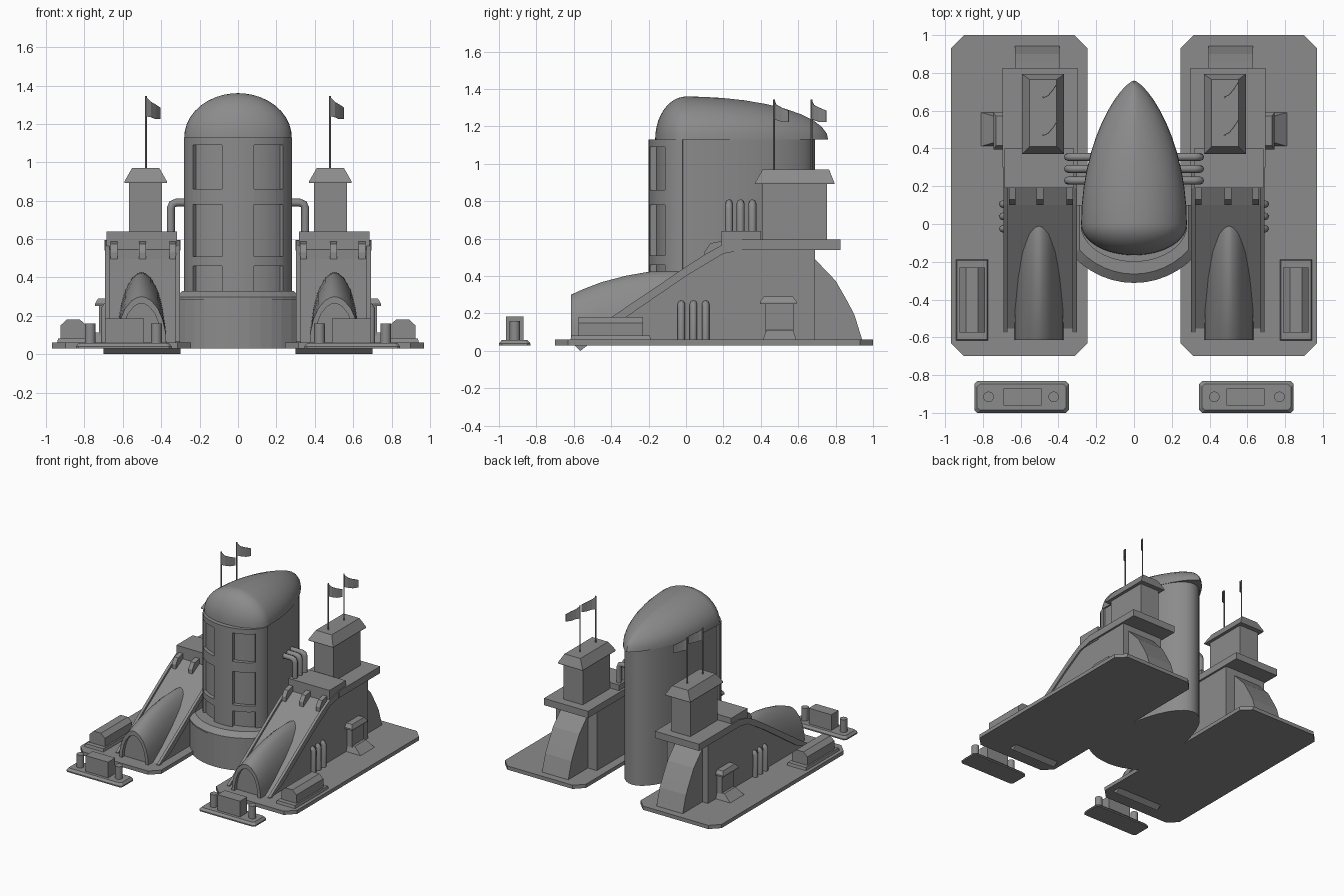
import bpy, bmesh, math
from mathutils import Vector

if "Cube" in bpy.data.objects:
    bpy.data.objects.remove(bpy.data.objects["Cube"], do_unlink=True)

stone = bpy.data.materials.new("stone grey")
stone.use_nodes = True
GREY = (0.26, 0.26, 0.26, 1)
stone.diffuse_color = GREY
stone.node_tree.nodes["Principled BSDF"].inputs["Base Color"].default_value = GREY


def finish(name, bm, smooth=False):
    bmesh.ops.recalc_face_normals(bm, faces=bm.faces)
    me = bpy.data.meshes.new(name)
    bm.to_mesh(me)
    bm.free()
    me.materials.append(stone)
    ob = bpy.data.objects.new(name, me)
    bpy.context.collection.objects.link(ob)
    if smooth:
        bpy.ops.object.select_all(action='DESELECT')
        bpy.context.view_layer.objects.active = ob
        ob.select_set(True)
        bpy.ops.object.shade_smooth_by_angle(angle=math.radians(35))
    return ob


def loft(name, rings, smooth=False):
    """Skin closed rings of points and cap both ends."""
    bm = bmesh.new()
    vs = [[bm.verts.new(p) for p in r] for r in rings]
    n = len(vs[0])
    for a, b in zip(vs, vs[1:]):
        for i in range(n):
            j = (i + 1) % n
            bm.faces.new((a[i], a[j], b[j], b[i]))
    bm.faces.new(vs[0])
    bm.faces.new(vs[-1])
    return finish(name, bm, smooth)


def rect(x0, x1, y0, y1, z, c=0.0):
    if not c:
        return [(x0, y0, z), (x1, y0, z), (x1, y1, z), (x0, y1, z)]
    return [(x0 + c, y0, z), (x1 - c, y0, z), (x1, y0 + c, z), (x1, y1 - c, z),
            (x1 - c, y1, z), (x0 + c, y1, z), (x0, y1 - c, z), (x0, y0 + c, z)]


def box(name, s, x0, x1, y0, y1, z0, z1, c=0.0, inset=0.0):
    """Box on side s, with optional cut corners and tapered top."""
    i = inset
    rings = [rect(x0, x1, y0, y1, z0, c), rect(x0 + i, x1 - i, y0 + i, y1 - i, z1, c)]
    return loft(name, [[(s * x, y, z) for x, y, z in r] for r in rings])


def slab_yz(name, s, x0, x1, pts):
    """Side profile (y, z) extruded across x."""
    return loft(name, [[(s * x, y, z) for y, z in pts] for x in (x0, x1)])


def pipe(name, pts, r, sides=10):
    cu = bpy.data.curves.new(name, 'CURVE')
    cu.dimensions = '3D'
    cu.bevel_depth = r
    cu.bevel_resolution = 2
    cu.use_fill_caps = True
    sp = cu.splines.new('POLY')
    sp.points.add(len(pts) - 1)
    for p, q in zip(sp.points, pts):
        p.co = (*q, 1)
    cu.materials.append(stone)
    ob = bpy.data.objects.new(name, cu)
    bpy.context.collection.objects.link(ob)


def cylinder(name, x, y, z0, z1, r, n=12):
    ring = [(x + r * math.cos(i * math.tau / n), y + r * math.sin(i * math.tau / n)) for i in range(n)]
    loft(name, [[(a, b, z) for a, b in ring] for z in (z0, z1)], True)


def teardrop(a, front, rear, power, n=48):
    """Plan outline, round at the front and drawn out to the rear."""
    pts = []
    for i in range(n):
        t = math.tau * i / n
        c, s = math.cos(t), math.sin(t)
        if s < 0:
            pts.append((a * c, front * s))
        else:
            pts.append((math.copysign(a * abs(c) ** (2 * power), c), rear * s))
    return pts


# Central tower and its dome
body = teardrop(0.268, 0.165, 0.69, 0.5)
loft("tower_body", [[(x, y, z) for x, y in body] for z in (0.03, 1.135)], True)
plan = teardrop(0.28, 0.165, 0.76, 0.72)
levels = [math.radians(a) for a in (0, 8, 17, 26, 36, 46, 56, 66, 75, 83, 89)]
loft("tower_dome", [[(x * math.cos(v), y * math.cos(v), 1.13 + 0.23 * math.sin(v)) for x, y in plan]
                    for v in levels], True)


# Raised frame wrapped around the tower front
def frame(name, a0, a1, z0, z1):
    n = max(2, int(abs(a1 - a0) / 6))
    angles = [math.radians(a0 + (a1 - a0) * i / n) for i in range(n + 1)]
    loft(name, [[(rx * math.sin(t), -ry * math.cos(t), z) for rx, ry, z in
                 ((0.283, 0.2, z0), (0.283, 0.2, z1), (0.25, 0.14, z1), (0.25, 0.14, z0))]
                for t in angles], True)


frame("tower_centre_panel", -17, 17, 0.33, 1.13)
for s in (-1, 1):
    frame("tower_end_pillar", s * 56, s * 85, 0.33, 1.13)
    for z0, z1 in ((1.09, 1.13), (0.78, 0.86), (0.46, 0.51)):
        frame("tower_band", s * 17, s * 56, z0, z1)


# Curved plinth in front of the tower
def arc(r, z):
    pts = [(r * math.sin(math.radians(a)), 0.125 - r * math.cos(math.radians(a)), z)
           for a in range(-48, 49, 8)]
    return pts + [(pts[-1][0], 0.1, z), (pts[0][0], 0.1, z)]


loft("plinth", [arc(0.43, 0.03), arc(0.43, 0.29)])
loft("plinth_cap", [arc(0.437, 0.285), arc(0.437, 0.297), arc(0.39, 0.33)])

# Ramp line shared by the hall and its rails
ramp = [(-0.575, 0.065), (-0.4, 0.18), (0.0, 0.45), (0.1, 0.515), (0.19, 0.565), (0.31, 0.595)]
arch = [(1, 0), (0.97, 0.25), (0.85, 0.52), (0.66, 0.75), (0.38, 0.92), (0.15, 0.985), (0, 1)]
arch += [(-u, h) for u, h in arch[-2::-1]]

for s in (-1, 1):
    # Ground plate with a wedge underneath
    box("base_plate", s, 0.245, 0.97, -0.70, 1.0, 0.03, 0.06, c=0.07)
    slab_yz("under_wedge", s, 0.30, 0.70, [(-0.60, 0.035), (-0.565, 0.0), (-0.52, 0.035)])

    # Gate hall with ramp roof, rails and rear buttress
    slab_yz("hall", s, 0.315, 0.68, [(-0.575, 0.05)] + [(y, z - 0.02) for y, z in ramp]
            + [(0.69, 0.56), (0.69, 0.05)])
    for x0, x1 in ((0.303, 0.325), (0.67, 0.692)):
        slab_yz("ramp_rail", s, x0, x1, ramp + [(0.31, 0.54), (0.2, 0.52)]
                + [(0.0, 0.40), (-0.43, 0.105), (-0.575, 0.05)])
    slab_yz("rear_buttress", s, 0.395, 0.63, [(0.6, 0.05), (0.6, 0.56), (0.64, 0.55), (0.69, 0.49),
            (0.80, 0.375), (0.86, 0.27), (0.90, 0.195), (0.945, 0.05)])

    # Deck, front block and brackets
    box("deck", s, 0.30, 0.695, 0.30, 0.825, 0.54, 0.595)
    box("front_block", s, 0.318, 0.685, 0.19, 0.40, 0.53, 0.64)
    for x in (0.34, 0.497, 0.645):
        slab_yz("bracket", s, x - 0.018, x + 0.018,
                [(0.2, 0.59), (0.13, 0.575), (0.10, 0.53), (0.10, 0.49), (0.2, 0.49)])

    # Turret and flared roof
    box("turret", s, 0.395, 0.567, 0.41, 0.755, 0.59, 0.90)
    loft("turret_roof", [[(s * x, y, z) for x, y, z in r] for r in
         (rect(0.37, 0.592, 0.37, 0.793, 0.892), rect(0.37, 0.592, 0.37, 0.793, 0.90),
          rect(0.41, 0.552, 0.41, 0.765, 0.97))])

    # Flags, all blown the same way
    for y in (0.47, 0.67):
        x = s * 0.48
        cylinder("flag_pole", x, y, 0.96, 1.345, 0.005, 8)
        bm = bmesh.new()
        cols = [[bm.verts.new((x + dx, y + dy, z)) for z in (lo, hi)] for dx, dy, lo, hi in
                ((0, 0, 1.24, 1.34), (0.025, 0.012, 1.235, 1.315),
                 (0.05, 0.042, 1.225, 1.30), (0.073, 0.078, 1.225, 1.285))]
        for a, b in zip(cols, cols[1:]):
            bm.faces.new((a[0], b[0], b[1], a[1]))
        flag = finish("flag", bm)
        thick = flag.modifiers.new("thickness", 'SOLIDIFY')
        thick.thickness = 0.004

    # Arched entrance tunnel with a recessed doorway
    cx = s * 0.503

    def section(y, top, w):
        return [(cx + u * w, y, 0.05 + h * (top - 0.05)) for u, h in arch]
    tops = [(-0.615, 0.30), (-0.55, 0.33), (-0.45, 0.368), (-0.32, 0.402), (-0.2, 0.423), (-0.07, 0.428), (0.02, 0.42)]
    loft("entrance_tunnel", [section(-0.585, 0.265, 0.105), section(-0.615, 0.265, 0.105)]
         + [section(y, z, 0.13) for y, z in tops], True)

    # Pipes between tower and block, and pipes on the outer wall
    for y in (0.23, 0.292, 0.355):
        pipe("bridge_pipe", [(s * 0.23, y, 0.79), (s * 0.32, y, 0.79), (s * 0.342, y, 0.782),
                             (s * 0.35, y, 0.76), (s * 0.35, y, 0.58)], 0.021)
    for y in (-0.025, 0.04, 0.105):
        pipe("wall_pipe", [(s * 0.695, y, 0.05), (s * 0.695, y, 0.235), (s * 0.685, y, 0.25),
                           (s * 0.66, y, 0.255)], 0.02)

    # Side porch with steps
    box("porch", s, 0.66, 0.725, 0.425, 0.575, 0.05, 0.26)
    loft("porch_roof", [[(s * x, y, z) for x, y, z in r] for r in
         (rect(0.66, 0.745, 0.395, 0.592, 0.25), rect(0.66, 0.745, 0.395, 0.592, 0.262),
          rect(0.66, 0.73, 0.415, 0.572, 0.29))])
    loft("porch_step", [[(s * x, y, z) for x, y, z in r] for r in
         (rect(0.67, 0.815, 0.41, 0.592, 0.055), rect(0.67, 0.745, 0.43, 0.572, 0.112))])

    # Hut with cut eaves on a low pad
    box("hut_pad", s, 0.77, 0.945, -0.62, -0.185, 0.05, 0.082, inset=0.008)
    loft("hut", [[(s * x, y, z) for x, z in ((0.79, 0.07), (0.79, 0.15), (0.825, 0.182),
         (0.89, 0.182), (0.925, 0.15), (0.925, 0.07))] for y in (-0.575, -0.23)])

    # Detached front island with block and posts
    loft("island", [[(s * x, y, z) for x, y, z in r] for r in
         (rect(0.345, 0.845, -1.0, -0.832, 0.03, 0.015), rect(0.345, 0.845, -1.0, -0.832, 0.04, 0.015),
          rect(0.36, 0.83, -0.985, -0.847, 0.058, 0.015))])
    box("island_block", s, 0.49, 0.692, -0.962, -0.87, 0.05, 0.185)
    for x in (0.425, 0.77):
        cylinder("island_post", s * x, -0.915, 0.05, 0.16, 0.028, 16)
